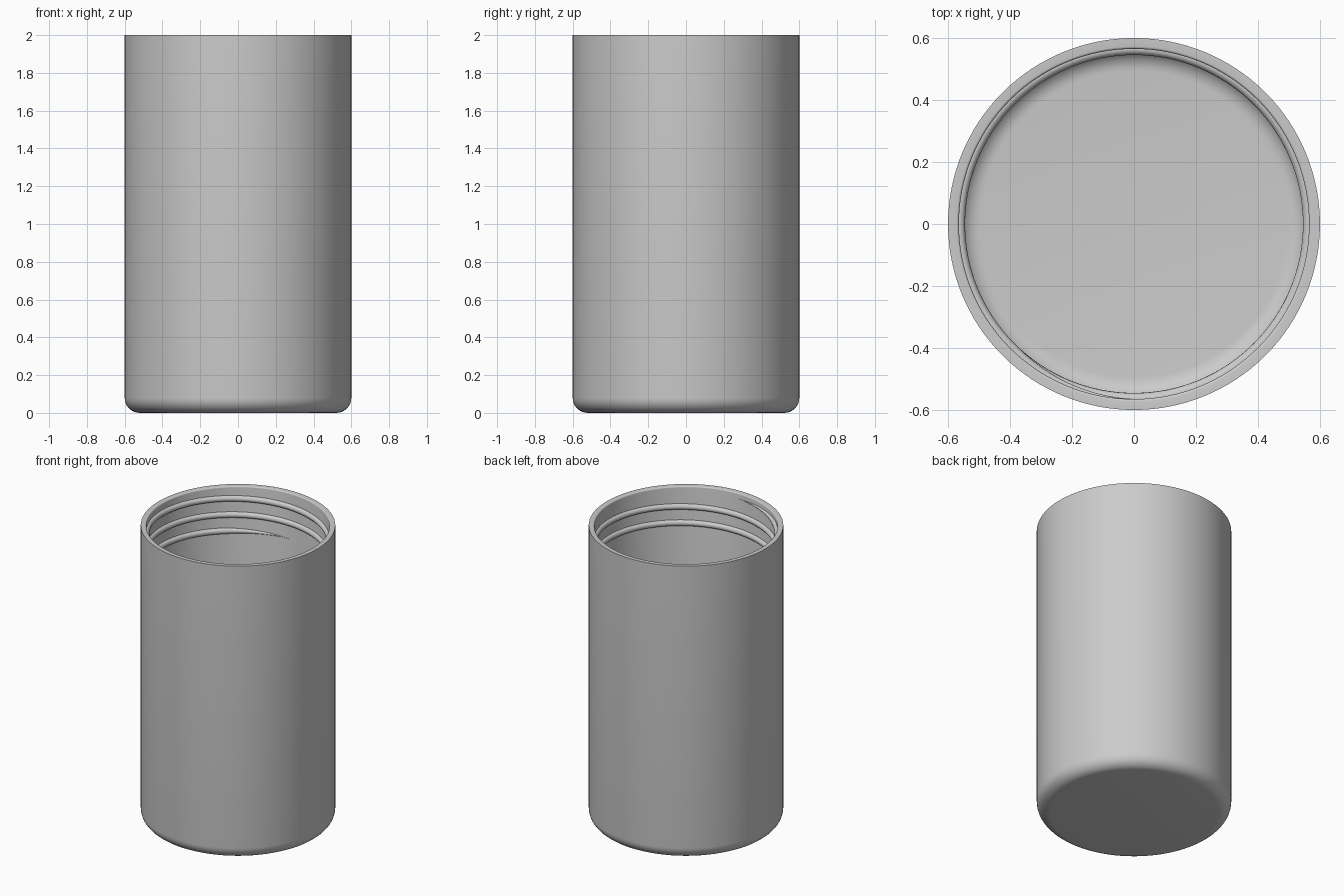
import bpy
import bmesh
from math import sin, cos, pi, radians

cube = bpy.data.objects.get("Cube")
if cube:
    bpy.data.objects.remove(cube, do_unlink=True)

OUTER, INNER, HEIGHT = 0.6, 0.565, 2.0
FLOOR = 0.04
SEGMENTS = 128

# Plain grey for the whole jar
grey = bpy.data.materials.new("plain grey")
grey.use_nodes = True
colour = (0.6, 0.6, 0.6, 1)
grey.diffuse_color = colour
grey.node_tree.nodes["Principled BSDF"].inputs["Base Color"].default_value = colour


def arc(r, z, radius, start, end, steps=8):
    """Points (r, z) along a fillet, angles in degrees."""
    angles = [radians(start + (end - start) * i / steps) for i in range(steps + 1)]
    return [(r + radius * cos(a), z + radius * sin(a)) for a in angles]


def smooth(obj):
    bpy.ops.object.select_all(action="DESELECT")
    obj.select_set(True)
    bpy.context.view_layer.objects.active = obj
    bpy.ops.object.shade_smooth_by_angle(angle=radians(35))


def lathe(name, profile):
    bm = bmesh.new()
    verts = [bm.verts.new((r, 0, z)) for r, z in profile]
    edges = [bm.edges.new(pair) for pair in zip(verts, verts[1:])]
    bmesh.ops.spin(bm, geom=verts + edges, cent=(0, 0, 0), axis=(0, 0, 1),
                   angle=2 * pi, steps=SEGMENTS, use_merge=True)
    bmesh.ops.remove_doubles(bm, verts=bm.verts, dist=1e-5)
    bmesh.ops.recalc_face_normals(bm, faces=bm.faces)
    mesh = bpy.data.meshes.new(name)
    bm.to_mesh(mesh)
    bm.free()
    obj = bpy.data.objects.new(name, mesh)
    bpy.context.collection.objects.link(obj)
    mesh.materials.append(grey)
    smooth(obj)
    return obj


# Jar body: rounded base, straight wall, softened inner lip, rounded floor
base_round, lip, floor_round = 0.08, 0.008, 0.07
profile = [(0, 0)]
profile += arc(OUTER - base_round, base_round, base_round, -90, 0)
profile += [(OUTER, HEIGHT)]
profile += arc(INNER + lip, HEIGHT - lip, lip, 90, 180, 4)
profile += arc(INNER - floor_round, FLOOR + floor_round, floor_round, 0, -90)
profile += [(0, FLOOR)]
lathe("jar_body", profile)

# Screw thread: rounded rib climbing the inside wall, fading out at both ends
TURNS, PITCH, START_Z, RIB = 2.5, 0.11, 1.687, 0.02
FADE = 0.12
curve = bpy.data.curves.new("screw_thread", "CURVE")
curve.dimensions = "3D"
curve.bevel_depth = RIB
curve.bevel_resolution = 4
curve.use_fill_caps = True
spline = curve.splines.new("POLY")
count = int(TURNS * SEGMENTS)
spline.points.add(count)
for i, point in enumerate(spline.points):
    turn = TURNS * i / count
    angle = pi / 2 + 2 * pi * turn
    fade = min(1, turn / FADE, (TURNS - turn) / FADE)
    point.co = (INNER * cos(angle), INNER * sin(angle), START_Z + PITCH * turn, 1)
    point.radius = max(fade, 0.03)
thread = bpy.data.objects.new("screw_thread", curve)
bpy.context.collection.objects.link(thread)
curve.materials.append(grey)
bpy.ops.object.select_all(action="DESELECT")
thread.select_set(True)
bpy.context.view_layer.objects.active = thread
bpy.ops.object.convert(target="MESH")
smooth(bpy.context.view_layer.objects.active)
